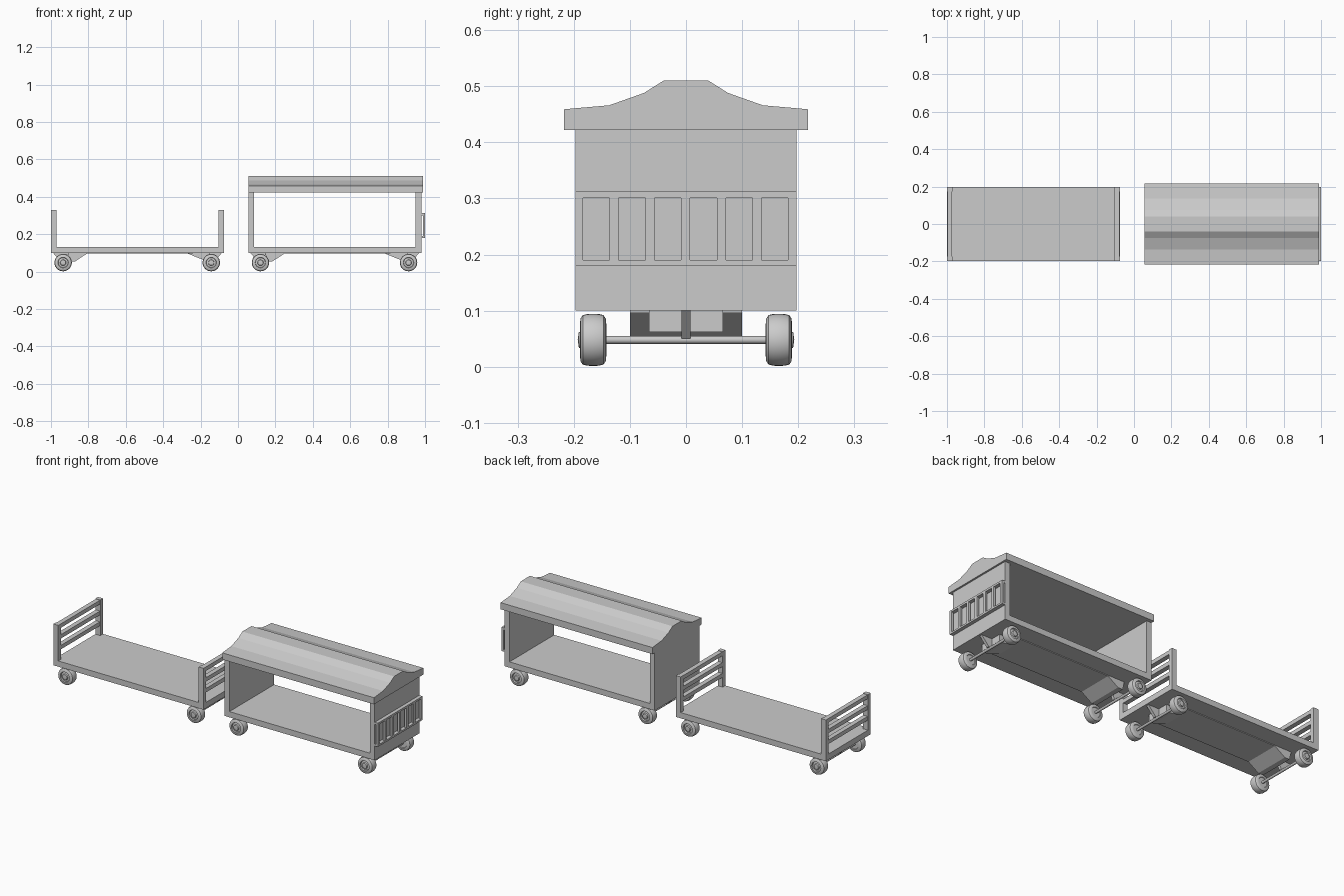
import bpy, bmesh, math

if "Cube" in bpy.data.objects:
    bpy.data.objects.remove(bpy.data.objects["Cube"])


def finish(bm, name):
    bmesh.ops.recalc_face_normals(bm, faces=bm.faces)
    me = bpy.data.meshes.new(name)
    bm.to_mesh(me)
    bm.free()
    ob = bpy.data.objects.new(name, me)
    bpy.context.collection.objects.link(ob)
    return ob


def add_box(bm, x0, x1, y0, y1, z0, z1):
    vs = bmesh.ops.create_cube(bm, size=1)["verts"]
    for v in vs:
        v.co = ((x0 + x1) / 2 + v.co.x * (x1 - x0),
                (y0 + y1) / 2 + v.co.y * (y1 - y0),
                (z0 + z1) / 2 + v.co.z * (z1 - z0))


def boxes(name, items):
    bm = bmesh.new()
    for b in items:
        add_box(bm, *b)
    return finish(bm, name)


def prism(name, pts, axis, a, b):
    """Extrude a closed profile along x (points y,z) or y (points x,z)."""
    bm = bmesh.new()
    vs = [bm.verts.new((a, p, q) if axis == "x" else (p, a, q)) for p, q in pts]
    f = bm.faces.new(vs)
    ext = bmesh.ops.extrude_face_region(bm, geom=[f])["geom"]
    d = (b - a, 0, 0) if axis == "x" else (0, b - a, 0)
    bmesh.ops.translate(bm, vec=d, verts=[e for e in ext if isinstance(e, bmesh.types.BMVert)])
    return finish(bm, name)


def lathe(name, prof, cx, cz, side=1, steps=32):
    """Spin (radius, y) profile about an axis parallel to y."""
    bm = bmesh.new()
    rings = []
    for r, y in prof:
        if r == 0:
            rings.append([bm.verts.new((cx, side * y, cz))] * steps)
        else:
            rings.append([bm.verts.new((cx + r * math.cos(t), side * y, cz + r * math.sin(t)))
                          for t in (2 * math.pi * i / steps for i in range(steps))])
    for a, b in zip(rings, rings[1:]):
        for i in range(steps):
            j = (i + 1) % steps
            bm.faces.new(list(dict.fromkeys((a[i], a[j], b[j], b[i]))))
    ob = finish(bm, name)
    bpy.ops.object.select_all(action="DESELECT")
    bpy.context.view_layer.objects.active = ob
    ob.select_set(True)
    bpy.ops.object.shade_smooth_by_angle(angle=math.radians(40))
    return ob


W = 0.197
AXLE_Z = 0.048
WHEEL = [(0, 0.145), (0.026, 0.145), (0.028, 0.142), (0.038, 0.143), (0.044, 0.147),
         (0.046, 0.155), (0.0465, 0.165), (0.046, 0.176), (0.044, 0.184), (0.038, 0.188),
         (0.028, 0.189), (0.026, 0.182), (0.016, 0.184), (0.014, 0.191), (0, 0.193)]


def chassis(label, ox):
    # deck and belly plate
    boxes(label + "_deck", [(ox, ox + 0.925, -W, W, 0.1, 0.132)])
    boxes(label + "_belly_plate", [(ox + 0.15, ox + 0.76, -0.1, 0.1, 0.096, 0.101)])
    # tapered axle blocks
    prism(label + "_rear_block", [(ox + 0.09, 0.101), (ox + 0.10, 0.055), (ox + 0.13, 0.055),
                                  (ox + 0.20, 0.101)], "y", -0.1, 0.1)
    prism(label + "_front_block", [(ox + 0.72, 0.101), (ox + 0.80, 0.068), (ox + 0.82, 0.062),
                                   (ox + 0.85, 0.062), (ox + 0.85, 0.101)], "y", -0.066, 0.066)
    # thin braces running from the axles to the deck ends
    for n, e, s in (("rear", ox + 0.01, 1), ("front", ox + 0.915, -1)):
        prism(label + "_" + n + "_brace", [(e, 0.101), (e + s * 0.045, 0.05), (e + s * 0.065, 0.05),
                                           (e + s * 0.085, 0.101)], "y", -0.008, 0.008)
    # axles and wheels
    for n, dx in (("rear", 0.065), ("front", 0.857)):
        lathe(label + "_" + n + "_axle", [(0, -0.15), (0.007, -0.15), (0.007, 0.15), (0, 0.15)],
              ox + dx, AXLE_Z, steps=16)
        for side in (-1, 1):
            lathe(label + "_" + n + "_wheel", WHEEL, ox + dx, AXLE_Z, side)


chassis("open_wagon", -1.0)
chassis("covered_wagon", 0.055)

# slatted end fences of the open wagon
for n, x in (("rear", -1.0), ("front", -0.105)):
    boxes("open_wagon_" + n + "_posts",
          [(x, x + 0.03, s * W - (0.024 if s > 0 else 0), s * W + (0.024 if s < 0 else 0), 0.13, 0.33)
           for s in (-1, 1)])
    boxes("open_wagon_" + n + "_rails",
          [(x + 0.002, x + 0.028, -W + 0.02, W - 0.02, z, z + 0.022) for z in (0.306, 0.246, 0.186)])

# end walls of the covered wagon
for n, x in (("rear", 0.055), ("front", 0.95)):
    boxes("covered_wagon_" + n + "_wall", [(x, x + 0.03, -W, W, 0.13, 0.424)])

# curved roof with a flat ridge
half = [(0.217, 0.422), (0.217, 0.459), (0.195, 0.461), (0.137, 0.466), (0.075, 0.488), (0.04, 0.51)]
prism("roof", half + [(-y, z) for y, z in reversed(half)], "x", 0.055, 0.99)

# slatted rack on the end wall
boxes("rack_rails", [(0.978, 1.0, -W, W, 0.18, 0.19), (0.978, 1.0, -W, W, 0.301, 0.312)])
boxes("rack_slats", [(0.988, 1.0, max(-W, -0.1915 + 0.0636 * i - 0.008),
                      min(W, -0.1915 + 0.0636 * i + 0.008), 0.185, 0.305) for i in range(7)])
